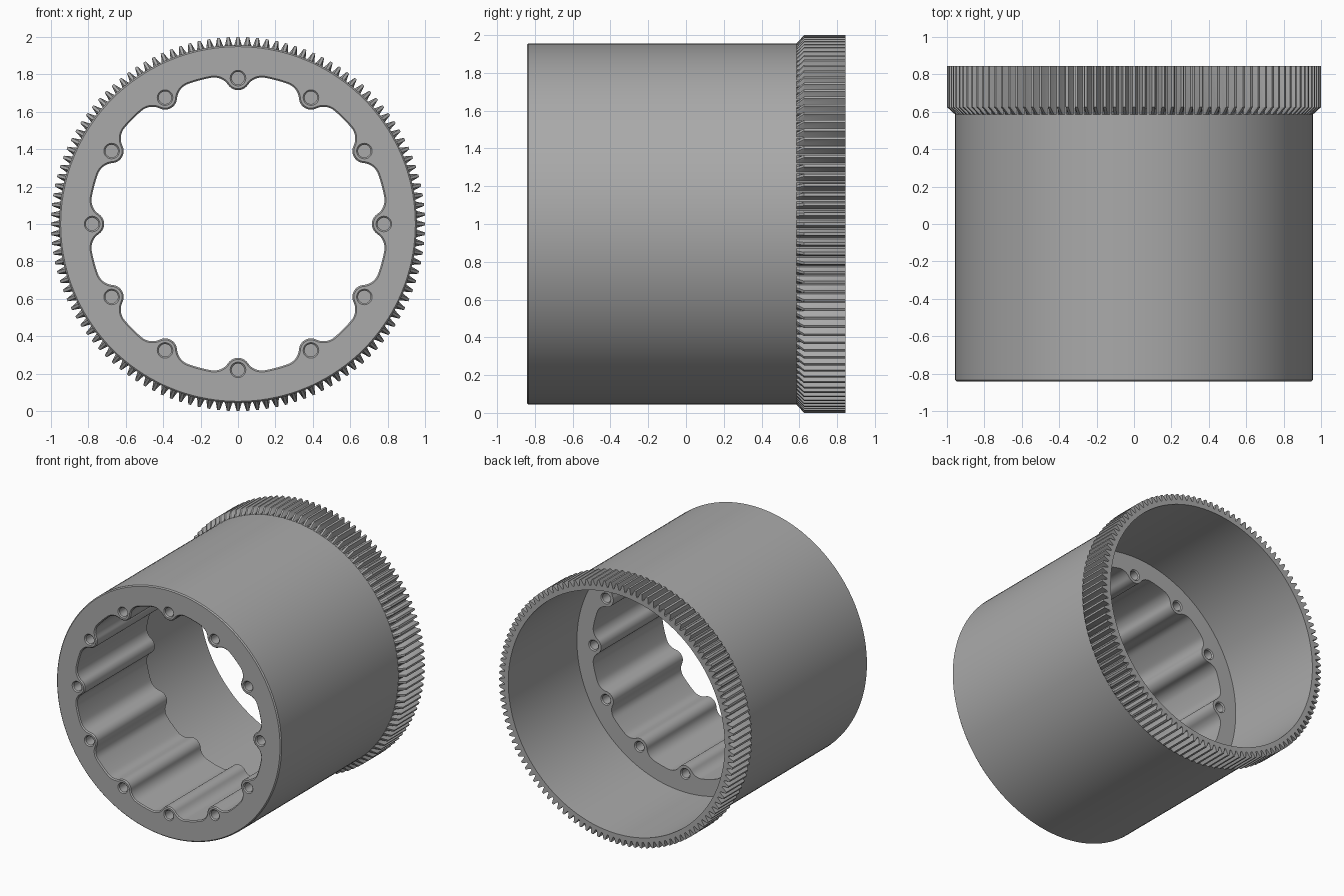
import bpy
import bmesh
from math import sin, cos, pi, acos, atan2, radians

cube = bpy.data.objects.get("Cube")
if cube:
    bpy.data.objects.remove(cube, do_unlink=True)

FRONT, STEP, GEAR, BACK = -0.843, 0.01, 0.585, 0.845
R_OUT, R_BORE, R_TIP = 0.956, 0.922, 1.0
R_IN, R_BOSS, R_PITCH, R_FILLET = 0.795, 0.064, 0.78, 0.09
BOSSES, TEETH, SEGS = 12, 120, 144
CHAMFER = 0.008

grey = bpy.data.materials.new("plain grey")
grey.use_nodes = True
colour = (0.4, 0.4, 0.4, 1)
grey.diffuse_color = colour
grey.node_tree.nodes["Principled BSDF"].inputs["Base Color"].default_value = colour


def circle(radius, n=SEGS, cx=0, cz=0):
    return [(cx + radius * cos(2 * pi * i / n), cz + radius * sin(2 * pi * i / n)) for i in range(n)]


def arc(cx, cz, r, a0, a1, n):
    return [(cx + r * cos(a0 + (a1 - a0) * i / n), cz + r * sin(a0 + (a1 - a0) * i / n)) for i in range(n)]


def boss_centres():
    return [(R_PITCH * cos(2 * pi * k / BOSSES), R_PITCH * sin(2 * pi * k / BOSSES)) for k in range(BOSSES)]


def scalloped(grow=0):
    """Inner outline with filleted screw bosses, optionally widened."""
    d, e = R_IN - R_FILLET, R_BOSS + R_FILLET
    a = acos((d * d + R_PITCH ** 2 - e * e) / (2 * d * R_PITCH))
    fx, fz = d * cos(a), d * sin(a)
    touch = atan2(fz, fx - R_PITCH)
    half = arc(R_PITCH, 0, R_BOSS - grow, pi, touch, 8)
    half += arc(fx, fz, R_FILLET + grow, touch - pi, a, 8)
    half += arc(0, 0, R_IN + grow, a, pi / BOSSES, 4)
    mid = (R_IN + grow) * cos(pi / BOSSES), (R_IN + grow) * sin(pi / BOSSES)
    sector = [(x, -z) for x, z in reversed(half[1:])] + half + [mid]
    loop = []
    for k in range(BOSSES):
        c, s = cos(2 * pi * k / BOSSES), sin(2 * pi * k / BOSSES)
        loop += [(x * c - z * s, x * s + z * c) for x, z in sector]
    return loop


def toothed():
    """Gear outline, one symmetric tooth at a time."""
    pitch = 2 * pi / TEETH
    tooth = [(-0.41, R_OUT), (-0.27, 0.977), (-0.14, R_TIP), (0.14, R_TIP), (0.27, 0.977), (0.41, R_OUT)]
    return [(r * cos((k + f) * pitch), r * sin((k + f) * pitch)) for k in range(TEETH) for f, r in tooth]


def ring(bm, outline, y):
    verts = [bm.verts.new((x, y, z)) for x, z in outline]
    edges = [bm.edges.new((verts[i - 1], verts[i])) for i in range(len(verts))]
    return verts, edges


def skin(bm, a, b):
    for i in range(len(a[0])):
        bm.faces.new((a[0][i - 1], a[0][i], b[0][i], b[0][i - 1]))


def cap(bm, *rings):
    bmesh.ops.triangle_fill(bm, use_beauty=True, edges=[e for r in rings for e in r[1]])


def sleeve(bm, *sections):
    """Skin a series of (outline, y) sections and return their rings."""
    rings = [ring(bm, o, y) for o, y in sections]
    for a, b in zip(rings, rings[1:]):
        skin(bm, a, b)
    return rings


def screw_holes(bm, y, inward):
    """Blind chamfered holes; returns their rims."""
    rims = []
    for cx, cz in boss_centres():
        wide, narrow = circle(0.042, 20, cx, cz), circle(0.034, 20, cx, cz)
        rings = sleeve(bm, (wide, y), (narrow, y + 0.008 * inward), (narrow, y + 0.15 * inward))
        bm.faces.new(rings[-1][0])
        rims.append(rings[0])
    return rims


def finish(bm, name):
    bmesh.ops.recalc_face_normals(bm, faces=bm.faces)
    mesh = bpy.data.meshes.new(name)
    bm.to_mesh(mesh)
    bm.free()
    mesh.materials.append(grey)
    obj = bpy.data.objects.new(name, mesh)
    obj.location.z = R_TIP
    bpy.context.collection.objects.link(obj)
    bpy.ops.object.select_all(action='DESELECT')
    obj.select_set(True)
    bpy.context.view_layer.objects.active = obj
    bpy.ops.object.shade_smooth_by_angle(angle=radians(25))


# Housing: outer wall, scalloped front bore, wide rear bore
bm = bmesh.new()
outer = sleeve(bm, (circle(R_OUT - CHAMFER), FRONT), (circle(R_OUT), FRONT + CHAMFER), (circle(R_OUT), GEAR))
inner = sleeve(bm, (scalloped(CHAMFER), FRONT), (scalloped(), FRONT + CHAMFER), (scalloped(), STEP))
bore = sleeve(bm, (circle(R_BORE), STEP), (circle(R_BORE), GEAR))
cap(bm, outer[0], inner[0], *screw_holes(bm, FRONT, 1))
cap(bm, bore[0], inner[-1], *screw_holes(bm, STEP, -1))
cap(bm, outer[-1], bore[-1])
finish(bm, "housing")

# Gear ring: teeth ramp up from the housing wall
bm = bmesh.new()
teeth = toothed()
base = [(x * R_OUT / (x * x + z * z) ** 0.5, z * R_OUT / (x * x + z * z) ** 0.5) for x, z in teeth]
rim = sleeve(bm, (base, GEAR), (teeth, GEAR + 0.04), (teeth, BACK))
bore = sleeve(bm, (circle(R_BORE), GEAR), (circle(R_BORE), BACK))
cap(bm, rim[0], bore[0])
cap(bm, rim[-1], bore[-1])
finish(bm, "gear_ring")
